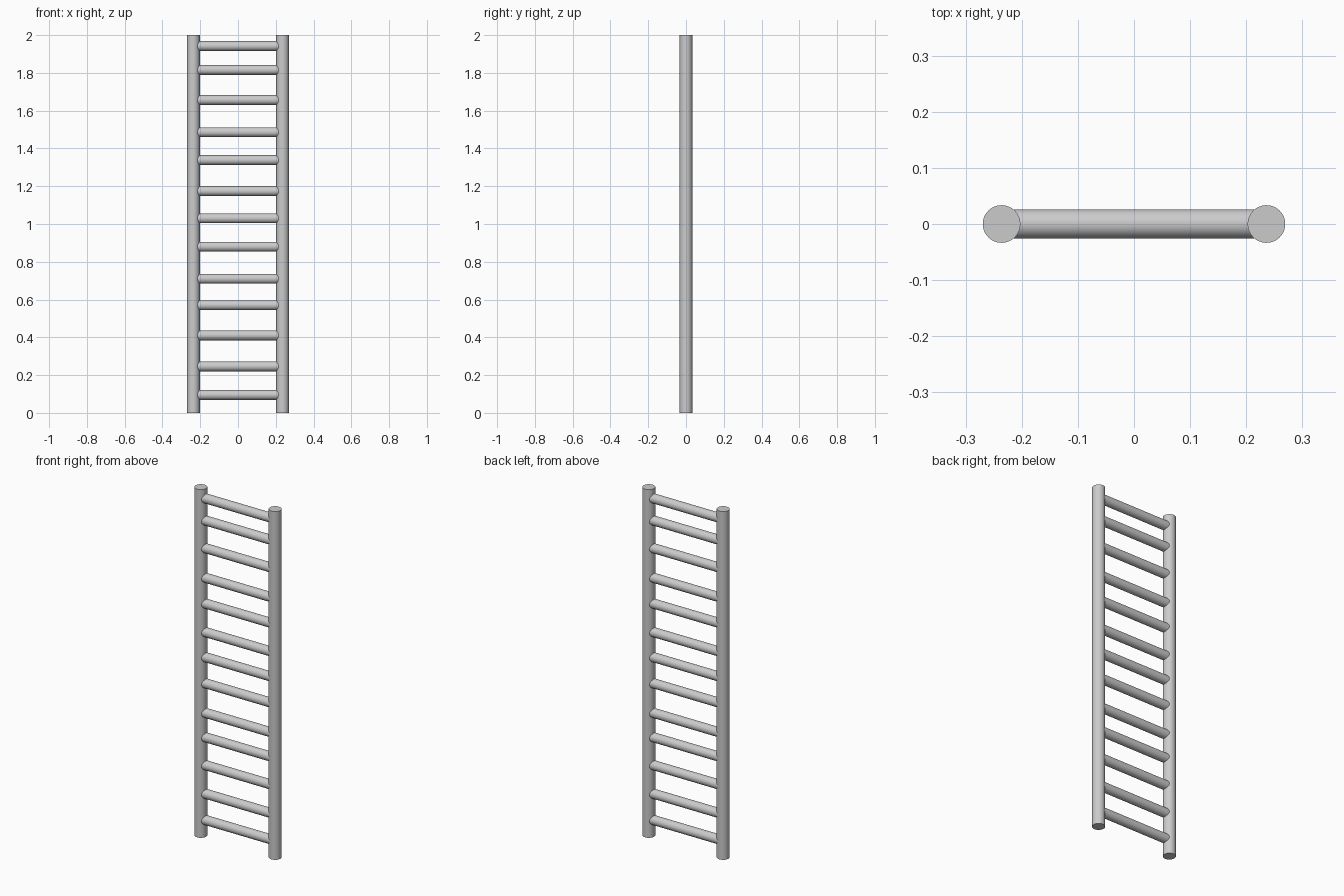
import bpy
import math

cube = bpy.data.objects.get("Cube")
if cube:
    bpy.data.objects.remove(cube, do_unlink=True)

HEIGHT = 2.0
RAIL_X = 0.236
RAIL_RADIUS = 0.0335
RUNG_RADIUS = 0.026
RUNG_HEIGHTS = [0.095, 0.246, 0.41, 0.57, 0.71, 0.88, 1.03,
                1.174, 1.338, 1.486, 1.656, 1.815, 1.942]

# Plain grey metal shared by every tube
metal = bpy.data.materials.new("grey_metal")
metal.use_nodes = True
grey = (0.6, 0.6, 0.6, 1.0)
metal.diffuse_color = grey
metal.node_tree.nodes["Principled BSDF"].inputs["Base Color"].default_value = grey


def tube(name, radius, length, location, rotation=(0, 0, 0)):
    bpy.ops.mesh.primitive_cylinder_add(vertices=48, radius=radius, depth=length,
                                        location=location, rotation=rotation)
    obj = bpy.context.object
    obj.name = name
    obj.data.materials.append(metal)
    bpy.ops.object.shade_smooth_by_angle(angle=math.radians(35))
    return obj


# Upright rails
for name, side in (("left_rail", 1), ("right_rail", -1)):
    tube(name, RAIL_RADIUS, HEIGHT, (side * RAIL_X, 0, HEIGHT / 2))

# Unevenly spaced rungs, ends buried inside the rails
for i, z in enumerate(RUNG_HEIGHTS, start=1):
    tube(f"rung_{i}", RUNG_RADIUS, 2 * RAIL_X, (0, 0, z), (0, math.pi / 2, 0))
